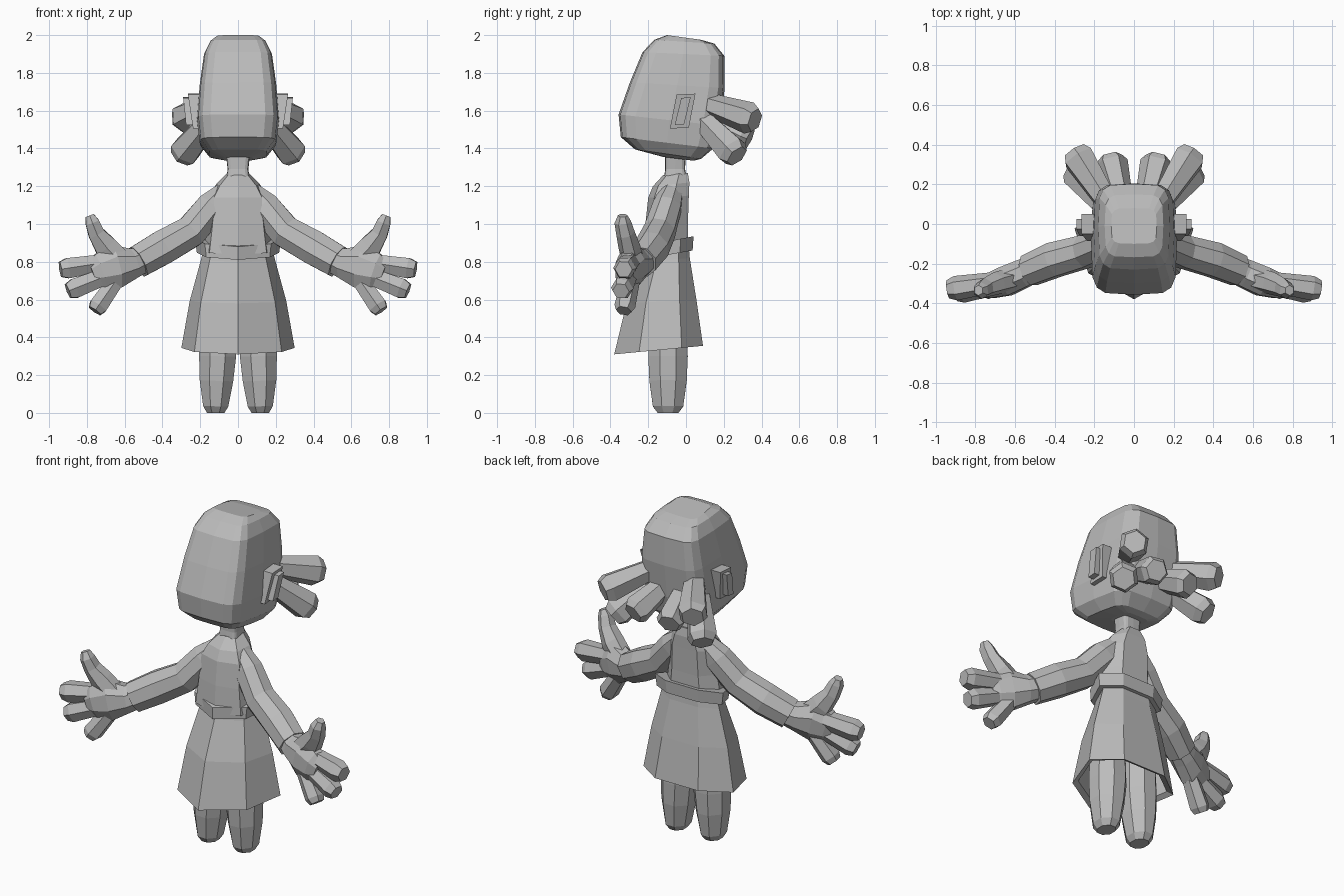
import bpy, bmesh, math
from mathutils import Vector

grey = bpy.data.materials.new("plain grey")
grey.diffuse_color = (0.5, 0.5, 0.5, 1)


def loft(name, rings, mirror=False):
    """Skin a list of equal-length point rings, cap both ends."""
    bm = bmesh.new()
    vs = [[bm.verts.new(p) for p in r] for r in rings]
    n = len(rings[0])
    for a, b in zip(vs, vs[1:]):
        for i in range(n):
            j = (i + 1) % n
            bm.faces.new((a[i], a[j], b[j], b[i]))
    bm.faces.new(vs[0][::-1])
    bm.faces.new(vs[-1])
    bmesh.ops.recalc_face_normals(bm, faces=bm.faces)
    me = bpy.data.meshes.new(name)
    bm.to_mesh(me)
    bm.free()
    me.materials.append(grey)
    ob = bpy.data.objects.new(name, me)
    bpy.context.collection.objects.link(ob)
    if mirror:
        ob.modifiers.new("Mirror", 'MIRROR').use_mirror_merge = False
    return ob


def section(shape, zf, yf, zb, yb, hx):
    """Place a unit outline (x, front-to-back 0..1) as a tilted cross-section."""
    return [Vector((x * hx, yf + (yb - yf) * t, zf + (zb - zf) * t)) for x, t in shape]


def tube(name, path, n=6, mirror=True):
    """Tube through (x, y, z, half width, half depth) points."""
    pts = [Vector(p[:3]) for p in path]
    rings = []
    for i, p in enumerate(path):
        t = (pts[min(i + 1, len(pts) - 1)] - pts[max(i - 1, 0)]).normalized()
        w = t.cross(Vector((0, 1, 0))).normalized()
        d = w.cross(t)
        rings.append([pts[i] + w * p[3] * math.cos(a) + d * p[4] * math.sin(a)
                      for a in (2 * math.pi * (k + .5) / n for k in range(n))])
    return loft(name, rings, mirror)


def bar(name, a, b, r0, r1, tip=0.12, n=6):
    """Straight stub with a chamfered tip."""
    a, b = Vector(a), Vector(b)
    m = b.lerp(a, tip)
    tube(name, [(*a, r0, r0), (*m, r1, r1), (*b, r1 * .75, r1 * .75)], n)


def sgn_pow(v):
    return math.copysign(abs(v) ** 0.42, v) if abs(v) > 1e-6 else 0.0


# outlines: rounded square for the head, seven-sided for the clothes
square = [(sgn_pow(math.cos(k * math.pi / 8)), .5 + .5 * sgn_pow(math.sin(k * math.pi / 8)))
          for k in range(16)]
seven = [(0, 0), (.77, .28), (1, .76), (.48, 1), (-.48, 1), (-1, .76), (-.77, .28)]
chest = [(0, 0), (.84, .15), (1, .65), (.55, 1), (-.55, 1), (-1, .65), (-.84, .15)]

# head
loft("head", [section(square, *r) for r in [
    (1.355, -.12, 1.335, .04, .08),
    (1.395, -.27, 1.345, .08, .155),
    (1.46, -.345, 1.40, .145, .203),
    (1.58, -.357, 1.52, .18, .217),
    (1.75, -.297, 1.72, .205, .203),
    (1.91, -.23, 1.89, .203, .18),
    (1.975, -.168, 1.955, .15, .148),
    (2.0, -.10, 1.975, .08, .115)]])

# ears: slanted plate with a raised inner bar
for name, hw, sz, x0, x1 in (("ear", .05, 1, .265, .238), ("ear_inner", .025, .8, .29, .275)):
    rings = []
    for z, yc, xo in ((1.51, -.035, x1), (1.69, 0, x0)):
        z = 1.6 + (z - 1.6) * sz
        rings.append([Vector(p) for p in ((.17, yc - hw, z - .005), (xo, yc - hw, z - .005),
                                          (xo, yc + hw, z), (.17, yc + hw, z))])
    loft(name, rings, True)

# hair bunches, three each side
bar("hair_upper", (.13, .10, 1.64), (.30, .365, 1.55), .058, .086)
bar("hair_lower", (.13, .07, 1.57), (.30, .27, 1.36), .058, .086)
bar("hair_inner", (.06, .10, 1.56), (.12, .335, 1.45), .058, .083)

# neck and torso
loft("neck", [section(square, *r) for r in [
    (1.22, -.12, 1.22, .01, .065), (1.29, -.11, 1.29, -.005, .055), (1.38, -.11, 1.38, 0, .065)]])
loft("torso", [section(chest, *r) for r in [
    (.84, -.225, .88, .01, .18),
    (1.0, -.215, 1.0, .01, .16),
    (1.14, -.20, 1.15, .015, .15),
    (1.20, -.175, 1.22, .018, .115),
    (1.26, -.12, 1.27, .01, .06)]])

# belt
loft("belt", [section(seven, *r) for r in [
    (.81, -.245, .86, .035, .218), (.88, -.245, .935, .04, .228)]])

# skirt, hollow underneath
loft("skirt", [section(seven, *r) for r in [
    (.85, -.215, .88, .015, .18),
    (.80, -.225, .82, .02, .195),
    (.58, -.315, .60, .055, .255),
    (.31, -.38, .355, .09, .30),
    (.325, -.345, .37, .06, .265),
    (.65, -.25, .65, .0, .19)]])

# legs
tube("leg", [(x, -.095, z, w, d) for x, z, w, d in [
    (.118, 0, .05, .06), (.118, .035, .072, .087), (.114, .17, .096, .107),
    (.108, .30, .106, .113), (.108, .68, .095, .10)]], 8)

# arms
tube("arm", [(.06, -.07, 1.19, .045, .06), (.14, -.10, 1.09, .088, .08),
             (.25, -.14, .96, .092, .088), (.40, -.18, .875, .098, .094),
             (.53, -.235, .80, .092, .085)], 8)

# hands: palm, three fingers, thumb
tube("palm", [(.50, -.22, .815, .075, .068), (.56, -.25, .79, .085, .077),
              (.65, -.29, .775, .125, .08), (.73, -.315, .75, .10, .066),
              (.77, -.32, .735, .07, .045)], 8)
bar("finger_upper", (.68, -.29, .80), (.94, -.33, .76), .05, .062, .15)
bar("finger_middle", (.66, -.30, .74), (.90, -.345, .645), .048, .06, .15)
bar("finger_lower", (.64, -.29, .71), (.758, -.33, .54), .048, .056, .15)
tube("thumb", [(.62, -.28, .80, .07, .06), (.70, -.30, .88, .07, .058),
               (.75, -.32, .95, .05, .05), (.772, -.335, 1.01, .042, .044),
               (.785, -.335, 1.045, .026, .026)])
